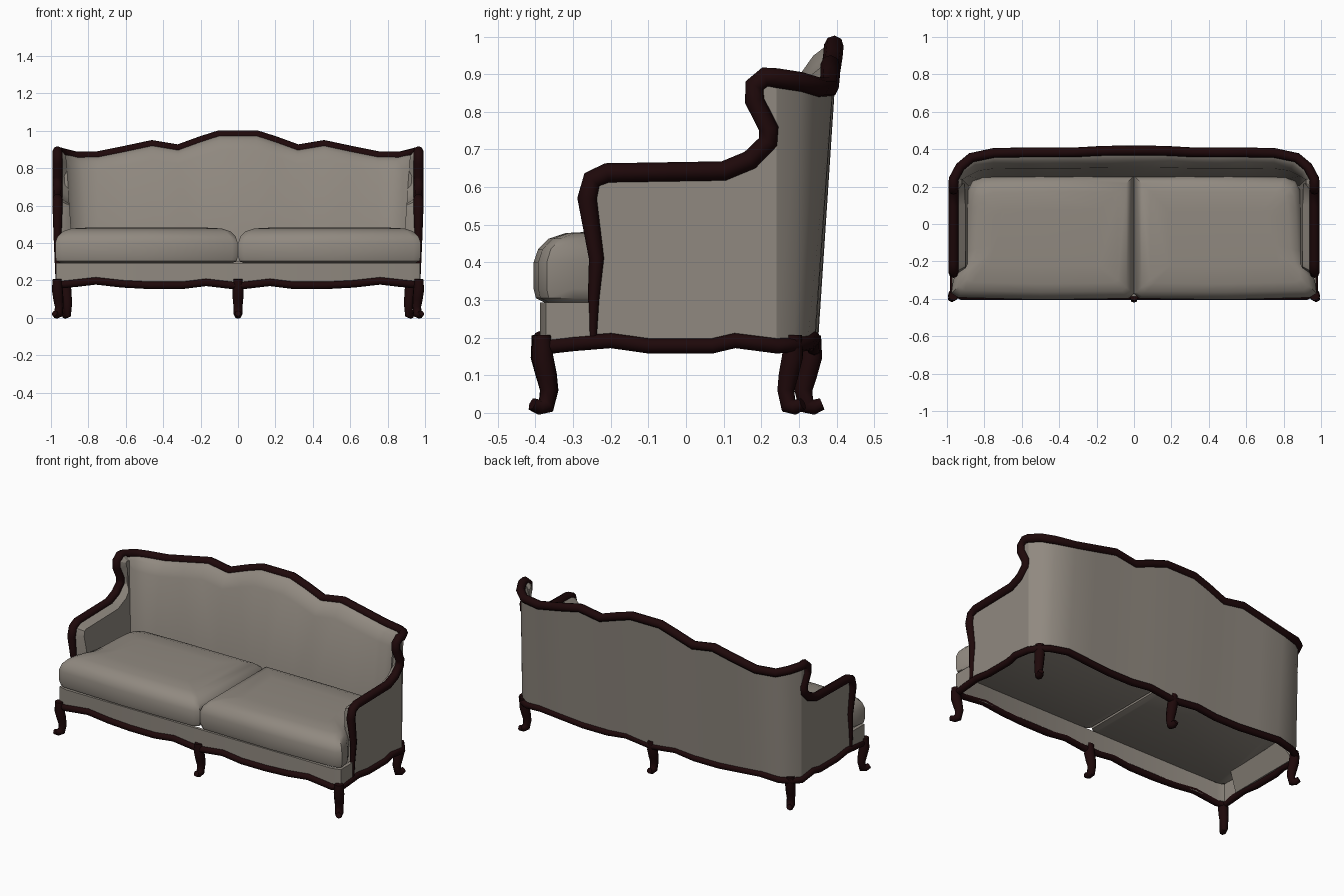
import bpy, bmesh, math
from mathutils import Vector

cube = bpy.data.objects.get("Cube")
if cube:
    bpy.data.objects.remove(cube, do_unlink=True)


def material(name, rgb):
    m = bpy.data.materials.new(name)
    m.use_nodes = True
    m.diffuse_color = (*rgb, 1)
    m.node_tree.nodes["Principled BSDF"].inputs["Base Color"].default_value = (*rgb, 1)
    return m


FABRIC = material("taupe fabric", (0.28, 0.25, 0.215))
WOOD = material("dark mahogany", (0.013, 0.0025, 0.003))


def activate(ob):
    bpy.ops.object.select_all(action="DESELECT")
    ob.select_set(True)
    bpy.context.view_layer.objects.active = ob


def finish(bm, name, angle=40):
    """Turn a bmesh into a smooth fabric object, mirrored across x = 0."""
    bmesh.ops.remove_doubles(bm, verts=bm.verts, dist=0.0005)
    bmesh.ops.recalc_face_normals(bm, faces=bm.faces)
    me = bpy.data.meshes.new(name)
    bm.to_mesh(me)
    bm.free()
    ob = bpy.data.objects.new(name, me)
    bpy.context.collection.objects.link(ob)
    me.materials.append(FABRIC)
    activate(ob)
    bpy.ops.object.shade_smooth_by_angle(angle=math.radians(angle))
    return ob.modifiers.new("mirror", "MIRROR")


def tube(name, points, radii, closed=False):
    """Wooden moulding swept along a polyline."""
    cu = bpy.data.curves.new(name, "CURVE")
    cu.dimensions = "3D"
    cu.bevel_depth = 1
    cu.bevel_resolution = 2
    cu.use_fill_caps = True
    sp = cu.splines.new("POLY")
    sp.points.add(len(points) - 1)
    for point, co, r in zip(sp.points, points, radii):
        point.co = (*co, 1)
        point.radius = r
    sp.use_cyclic_u = closed
    ob = bpy.data.objects.new(name, cu)
    bpy.context.collection.objects.link(ob)
    cu.materials.append(WOOD)
    activate(ob)
    bpy.ops.object.convert(target="MESH")
    bpy.ops.object.shade_smooth_by_angle(angle=math.radians(50))


def loft(bm, rings, closed=True, caps=True):
    """Join rings of points with quads."""
    vs = [[bm.verts.new(p) for p in r] for r in rings]
    n = len(vs[0])
    for a, b in zip(vs, vs[1:]):
        for i in range(n if closed else n - 1):
            j = (i + 1) % n
            bm.faces.new((a[i], a[j], b[j], b[i]))
    if caps:
        bm.faces.new(vs[0])
        bm.faces.new(vs[-1])


def both_sides(points):
    """Half path ending at the middle, continued on the other side."""
    return points + [(-x, y, z) for x, y, z in reversed(points) if x > 0.001]


# Top rail: arm front, arm top, wing scroll
SIDE = 0.965
arm = [(-0.248, 0.19), (-0.246, 0.30), (-0.238, 0.41), (-0.263, 0.57), (-0.25, 0.62),
       (-0.21, 0.638), (0.10, 0.643), (0.17, 0.672), (0.218, 0.72), (0.22, 0.755),
       (0.182, 0.83), (0.182, 0.87), (0.21, 0.893), (0.24, 0.89)]
arm_rail = [(SIDE, y, z) for y, z in arm]
# Back crest, from the wing to the middle
crest = [arm_rail[-1], (0.93, 0.305, 0.88), (0.87, 0.355, 0.865), (0.75, 0.38, 0.865),
         (0.60, 0.383, 0.895), (0.46, 0.383, 0.925), (0.32, 0.383, 0.902),
         (0.20, 0.39, 0.945), (0.10, 0.393, 0.977), (0, 0.393, 0.977)]
rail = both_sides(arm_rail + crest[1:])
taper = [0.01, 0.015, 0.02]
tube("top_rail", rail, taper + [0.026] * (len(rail) - 6) + taper[::-1])


# Arm panels: flat outside, padded and slanted inside
def inner_arm(y, z):
    return (0.88 + (z - 0.3) * 0.07, y, z)


padding = [inner_arm(-0.22, 0.3), inner_arm(-0.22, 0.33)]
for (y0, z0), (y, z), (y1, z1) in zip(arm[1:], arm[2:], arm[3:]):
    inward = Vector((z1 - z0, y0 - y1)).normalized() * 0.028
    padding.append(inner_arm(y + inward.x, z + inward.y))
padding += [inner_arm(0.24, 0.86), inner_arm(0.2, 0.3)]
bm = bmesh.new()
loft(bm, [arm_rail + [(SIDE, 0.24, 0.185)],
          [(0.942, y, max(z, 0.19)) for y, z in arm] + [(0.942, 0.24, 0.19)],
          padding])
bm.normal_update()
bmesh.ops.triangulate(bm, faces=[f for f in bm.faces if len(f.verts) > 4])
finish(bm, "arm_panels", angle=30)

# Back shell: leaning outside, padded inside
seat_line = [(0.88, 0.2), (0.862, 0.222), (0.805, 0.238)]
bm = bmesh.new()
sections = []
for i, (x, y, z) in enumerate(crest):
    lean = 0.04 * (y - 0.24) / 0.145
    sx, sy = seat_line[i] if i < len(seat_line) else (x, 0.24)
    seat = Vector((sx, sy, z))
    top = Vector((x, y, z))
    top_in = top.lerp(seat, 0.12)
    pad = top.lerp(seat, 0.6) - Vector((0, 0, 0.08))
    if i == 0:
        pad = Vector(inner_arm(0.237, z - 0.06))
    upper_pad = top_in.lerp(pad, 0.5) + Vector((0, 0, 0.012))
    sections.append([(x, y - lean, 0.185), top + Vector((0, 0.01 if i > 2 else 0, 0)),
                     top_in, upper_pad, pad, (sx, sy, 0.3)])
loft(bm, sections, closed=False, caps=False)
finish(bm, "back_shell", angle=50)

# Seat base: thin front panel with returns to the arms
base = [(0, -0.388), (0.92, -0.388), (0.972, -0.372), (0.972, -0.24),
        (0.95, -0.24), (0.95, -0.355), (0.91, -0.37), (0, -0.37)]
bm = bmesh.new()
loft(bm, [[(x, y, z) for x, y in base] for z in (0.185, 0.294)])
mid = [f for f in bm.faces if all(abs(v.co.x) < 0.001 for v in f.verts)]
bmesh.ops.delete(bm, geom=mid, context="FACES_ONLY")
finish(bm, "seat_base", angle=30)

# Seat cushions: outline shrinking towards top and bottom
plan = [(0.001, -0.375), (0.03, -0.398), (0.5, -0.405), (0.94, -0.393), (0.977, -0.37),
        (0.967, -0.30), (0.93, -0.235), (0.91, -0.15), (0.898, 0.1), (0.888, 0.18),
        (0.865, 0.228), (0.81, 0.25), (0.5, 0.258), (0.001, 0.258)]
levels = [(0.293, 0.03), (0.305, 0.006), (0.33, 0), (0.40, 0), (0.435, 0.012),
          (0.463, 0.04), (0.478, 0.085), (0.483, 0.18)]
cx, cy = 0.489, -0.074
bm = bmesh.new()
loft(bm, [[(cx + (x - cx) * (1 - d / 0.488), cy + (y - cy) * (1 - d / 0.332), z)
           for x, y in plan] for z, d in levels])
finish(bm, "seat_cushions", angle=45).use_mirror_merge = False

# Wavy trim around the bottom
front_trim = [(0, -0.387, 0.17), (0.17, -0.387, 0.19), (0.30, -0.387, 0.174),
              (0.47, -0.387, 0.174), (0.62, -0.387, 0.182), (0.76, -0.387, 0.198),
              (0.92, -0.387, 0.18)]
side_trim = [(SIDE, y, z) for y, z in [(-0.37, 0.176), (-0.30, 0.184), (-0.20, 0.192),
             (-0.10, 0.178), (0.07, 0.178), (0.13, 0.192), (0.24, 0.178)]]
back_trim = [(0.93, 0.287, 0.18), (0.87, 0.323, 0.185), (0.76, 0.338, 0.198),
             (0.47, 0.34, 0.174), (0.30, 0.34, 0.174), (0.17, 0.34, 0.19),
             (0, 0.34, 0.17)]
loop = both_sides(front_trim + side_trim + back_trim)
tube("bottom_trim", loop, [0.02] * len(loop), closed=True)

# Curved legs: outward offset, height, radius
leg = [(0, 0.207, 0.025), (-0.002, 0.15, 0.03), (-0.014, 0.10, 0.028),
       (-0.022, 0.06, 0.024), (-0.014, 0.02, 0.024), (0.006, 0.015, 0.02),
       (0.028, 0.024, 0.016)]


def make_leg(name, x, y, dx, dy):
    tube(name, [(x + dx * o, y + dy * o, z) for o, z, r in leg], [r for o, z, r in leg])


make_leg("front_middle_leg", 0, -0.385, 0, -1)
make_leg("back_middle_leg", 0, 0.334, 0, 1)
for s, label in ((1, "left"), (-1, "right")):
    make_leg("front_leg_" + label, s * 0.967, -0.384, s * 0.5, -0.87)
    make_leg("back_leg_" + label, s * 0.92, 0.285, s * 0.4, 0.9)
